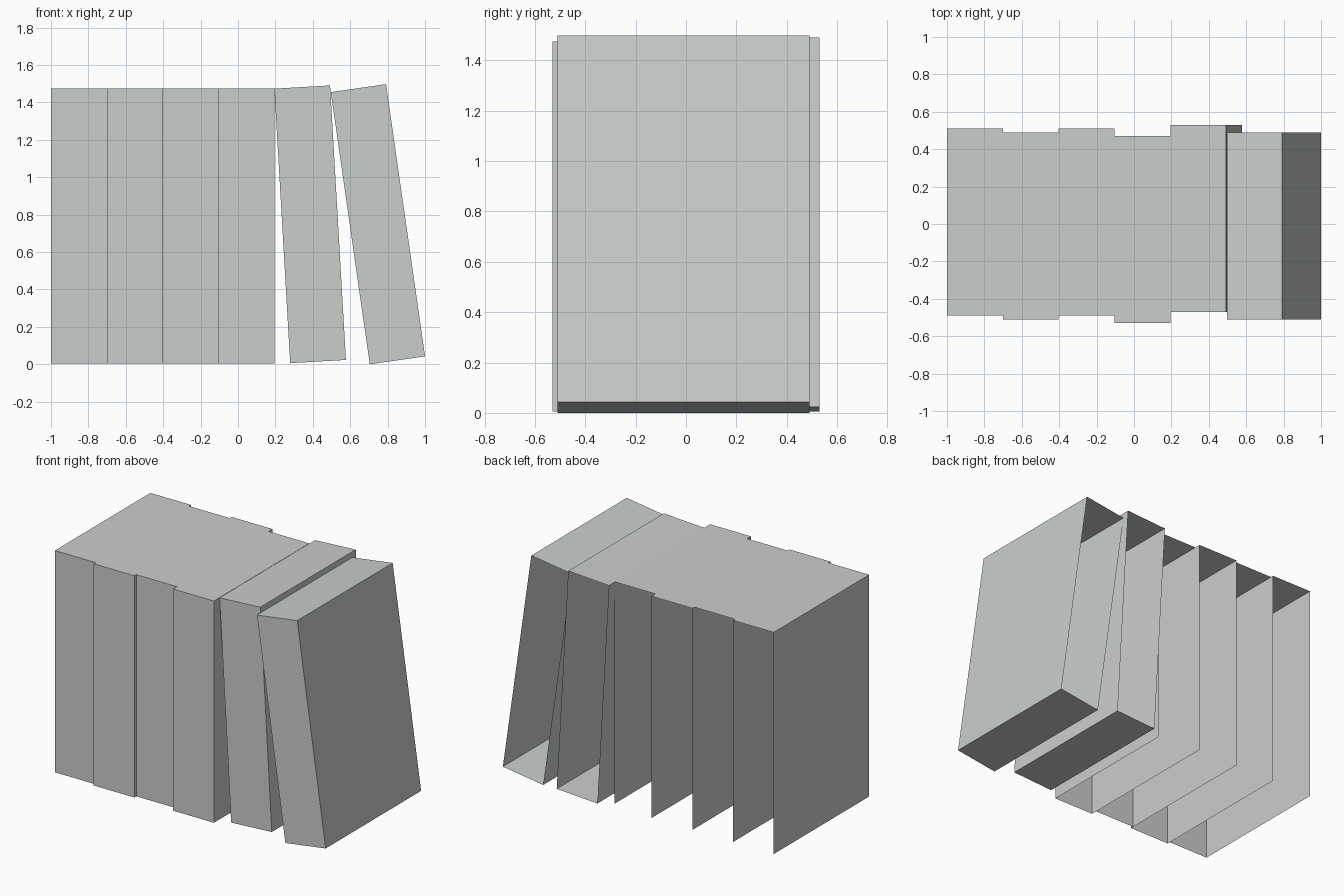
import bpy
import bmesh
from math import radians
from mathutils import Matrix, Vector

cube = bpy.data.objects.get("Cube")
if cube:
    bpy.data.objects.remove(cube, do_unlink=True)

# One pale grey for every book
GREY = (0.59, 0.62, 0.60, 1.0)
grey = bpy.data.materials.new("pale_grey")
grey.use_nodes = True
grey.diffuse_color = GREY
grey.node_tree.nodes["Principled BSDF"].inputs["Base Color"].default_value = GREY

WIDTH, DEPTH, HEIGHT = 0.2985, 1.0, 1.47


def add_book(name, x, z, front, lean=0.0, has_bottom=False):
    """Thin-walled book shell, open at the back, pivoting on its lower left edge."""
    bm = bmesh.new()
    bmesh.ops.create_cube(bm, size=1.0)
    bmesh.ops.translate(bm, verts=bm.verts, vec=(0.5, 0.5, 0.5))
    bm.normal_update()
    missing = [f for f in bm.faces
               if f.normal.y > 0.5 or (f.normal.z < -0.5 and not has_bottom)]
    bmesh.ops.delete(bm, geom=missing, context='FACES')
    bmesh.ops.scale(bm, verts=bm.verts, vec=(WIDTH, DEPTH, HEIGHT))
    bmesh.ops.transform(bm, verts=bm.verts,
                        matrix=Matrix.Translation(Vector((x, front, z)))
                        @ Matrix.Rotation(radians(-lean), 4, 'Y'))
    mesh = bpy.data.meshes.new(name)
    bm.to_mesh(mesh)
    bm.free()
    mesh.materials.append(grey)
    bpy.context.collection.objects.link(bpy.data.objects.new(name, mesh))


# Upright books, packed side by side with staggered spines
for i, front in enumerate((-0.49, -0.51, -0.49, -0.53)):
    add_book(f"upright_book_{i + 1}", -1.0 + i * WIDTH, 0.005, front)

# Two books leaning against the row
add_book("leaning_book_inner", 0.279, 0.006, -0.47, lean=3.3, has_bottom=True)
add_book("leaning_book_outer", 0.7045, 0.0, -0.51, lean=8.15, has_bottom=True)
